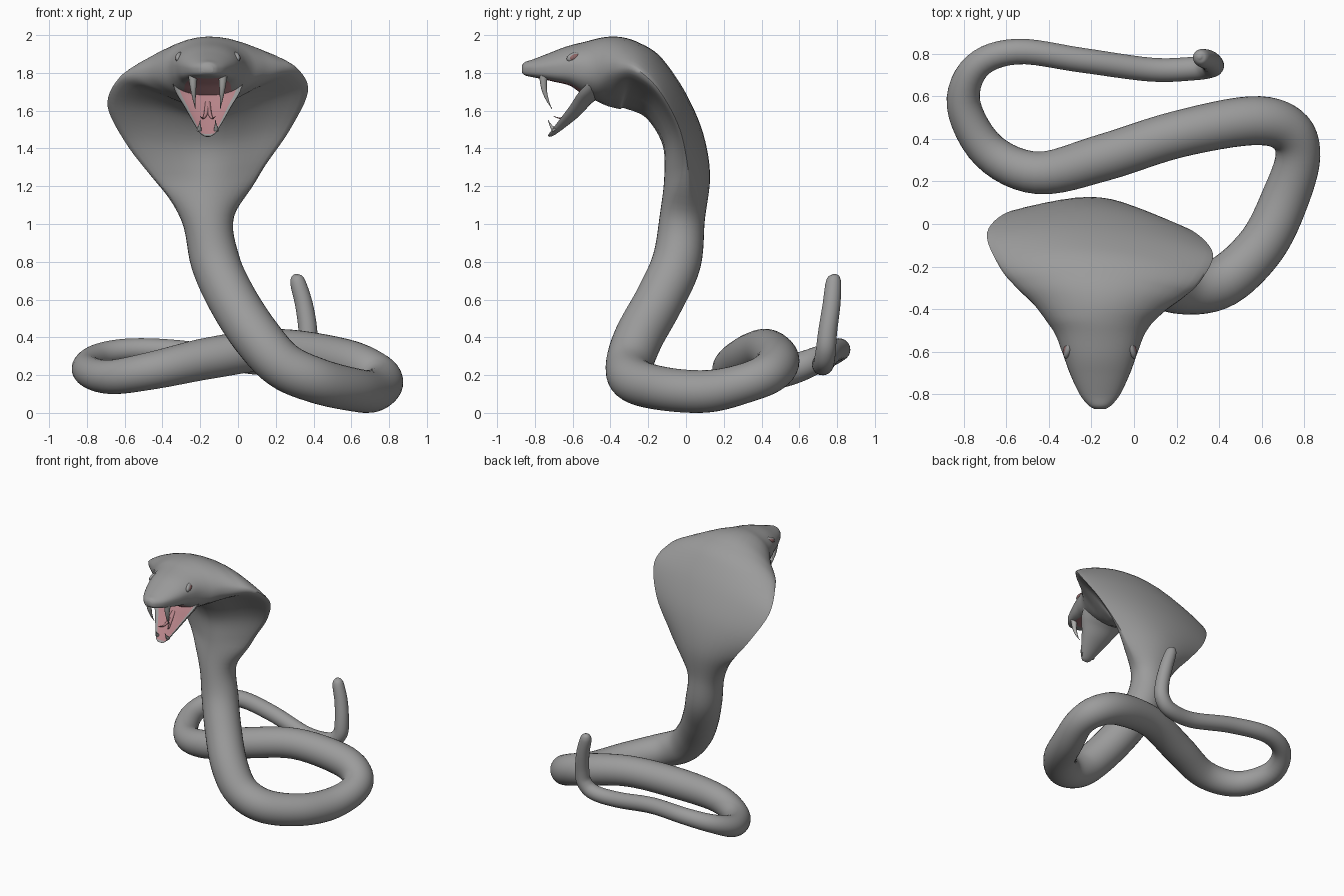
import bpy, bmesh, math
from mathutils import Vector

cube = bpy.data.objects.get("Cube")
if cube:
    bpy.data.objects.remove(cube, do_unlink=True)

CX = -0.16      # centre line of the head and hood


def material(name, rgb):
    mat = bpy.data.materials.new(name)
    mat.use_nodes = True
    mat.diffuse_color = (*rgb, 1)
    mat.node_tree.nodes["Principled BSDF"].inputs["Base Color"].default_value = (*rgb, 1)
    return mat


SKIN = material("grey skin", (0.33, 0.33, 0.33))
FLESH = material("pink mouth", (0.47, 0.23, 0.25))
TOOTH = material("pale tooth", (0.4, 0.4, 0.39))
EYE = material("dull red eye", (0.28, 0.14, 0.14))


def catmull(p0, p1, p2, p3, t):
    return [0.5 * (2 * b + (c - a) * t + (2 * a - 5 * b + 4 * c - d) * t * t
                   + (3 * b - a - 3 * c + d) * t ** 3)
            for a, b, c, d in zip(p0, p1, p2, p3)]


def body_section(a, w, t, f):
    """f below 0 squares off the lip, f above 0 spreads thin hood wings."""
    c, s = math.cos(a), math.sin(a)
    x, y = w * c, t * s
    if f < 0 and s < 0:
        square_x = w * math.copysign(abs(c) ** 0.6, c)
        square_y = -t * abs(s) ** 0.6
        x, y = x + (x - square_x) * f, y + (y - square_y) * f
    elif f > 0:
        if s >= 0:
            wing = t * (0.3 + 0.7 * s * s)
        else:
            wing = t * (0.3 - 0.95 * math.exp(-(x / 0.22) ** 2) - 0.35 * abs(s))
        y += (wing - y) * min(f, 1)
    return x, y


def jaw_section(a, w, t, f):
    """Scoop: round outside, hollow inside."""
    s = math.sin(a)
    return w * math.cos(a), t * s if s < 0 else -0.35 * t * s


def loft(name, rows, mats, section=body_section, sides=32, steps=6, rule=None):
    """Skin rings along rows of (x, y, z, half width, half depth, shape)."""
    stations = []
    last = len(rows) - 1
    for i in range(last):
        quad = [rows[max(0, min(last, i + k))] for k in (-1, 0, 1, 2)]
        stations += [(i + k / steps, catmull(*quad, k / steps)) for k in range(steps)]
    stations.append((last, list(rows[-1])))
    centres = [Vector(row[:3]) for _, row in stations]
    bm = bmesh.new()
    side = Vector((1, 0, 0))
    rings = []
    for i, (_, row) in enumerate(stations):
        ahead, behind = centres[min(i + 1, len(centres) - 1)], centres[max(i - 1, 0)]
        tangent = (ahead - behind).normalized()
        side = (side - tangent * side.dot(tangent)).normalized()
        up = side.cross(tangent)
        w, t, f = max(row[3], 0.002), max(row[4], 0.002), row[5]
        tilt = Vector((0, -0.1, 0.08)) * max(f, 0)      # hood leans slightly
        ring = []
        for j in range(sides):
            x, y = section(math.tau * j / sides, w, t, f)
            ring.append(bm.verts.new(centres[i] + side * x + up * y + tilt * x))
        rings.append(ring)
    for i in range(len(rings) - 1):
        for j in range(sides):
            k = (j + 1) % sides
            face = bm.faces.new((rings[i][j], rings[i][k], rings[i + 1][k], rings[i + 1][j]))
            if rule and rule(stations[i][0], math.tau * (j + 0.5) / sides):
                face.material_index = 1
    bm.faces.new(rings[0])
    bm.faces.new(rings[-1])
    bmesh.ops.recalc_face_normals(bm, faces=bm.faces)
    return finish(name, bm, mats)


def finish(name, bm, mats):
    mesh = bpy.data.meshes.new(name)
    bm.to_mesh(mesh)
    bm.free()
    for mat in mats:
        mesh.materials.append(mat)
    mesh.shade_smooth()
    mesh.set_sharp_from_angle(angle=math.radians(60))
    obj = bpy.data.objects.new(name, mesh)
    bpy.context.scene.collection.objects.link(obj)
    return obj


def spike(name, points, radius, mat):
    """Curved tapering tooth or tongue prong."""
    n = len(points) - 1
    rows = [(*p, radius * (1 - i / n), radius * (1 - i / n), 0) for i, p in enumerate(points)]
    loft(name, rows, [mat], sides=10, steps=4)


# Head, hood and neck: y, z, half width, half depth, shape
head_rows = [
    (-0.868, 1.822, 0.028, 0.02, -1),
    (-0.85, 1.822, 0.055, 0.036, -1),
    (-0.80, 1.824, 0.095, 0.05, -1),
    (-0.70, 1.832, 0.142, 0.08, -1),
    (-0.60, 1.838, 0.178, 0.112, -0.8),
    (-0.50, 1.826, 0.22, 0.155, -0.2),
    (-0.40, 1.812, 0.305, 0.183, 0.4),
    (-0.32, 1.79, 0.405, 0.185, 0.6),
    (-0.235, 1.752, 0.485, 0.168, 0.75),
    (-0.115, 1.64, 0.53, 0.125, 0.9),
    (-0.02, 1.455, 0.435, 0.11, 1),
    (0.005, 1.25, 0.28, 0.12, 1),
    (-0.02, 1.03, 0.14, 0.12, 0.1),
]

# Coils down to the tail tip: x, y, z, radius
coil_rows = [
    (-0.12, -0.05, 0.80, 0.13),
    (-0.03, -0.14, 0.60, 0.13),
    (0.10, -0.25, 0.40, 0.13),
    (0.24, -0.30, 0.25, 0.125),
    (0.42, -0.27, 0.17, 0.12),
    (0.60, -0.10, 0.125, 0.115),
    (0.71, 0.12, 0.115, 0.112),
    (0.77, 0.32, 0.16, 0.105),
    (0.72, 0.445, 0.215, 0.11),
    (0.55, 0.485, 0.28, 0.115),
    (0.20, 0.42, 0.335, 0.11),
    (-0.15, 0.31, 0.29, 0.11),
    (-0.45, 0.24, 0.225, 0.10),
    (-0.68, 0.34, 0.19, 0.09),
    (-0.80, 0.56, 0.23, 0.08),
    (-0.74, 0.74, 0.30, 0.066),
    (-0.55, 0.81, 0.335, 0.06),
    (-0.25, 0.77, 0.32, 0.058),
    (0.08, 0.725, 0.26, 0.056),
    (0.28, 0.73, 0.265, 0.055),
    (0.36, 0.74, 0.33, 0.053),
    (0.37, 0.75, 0.43, 0.05),
    (0.35, 0.77, 0.57, 0.047),
    (0.32, 0.78, 0.68, 0.042),
    (0.31, 0.785, 0.72, 0.03),
    (0.308, 0.785, 0.735, 0.008),
]
rows = [(CX, *r) for r in head_rows] + [(x, y, z, r, r, 0) for x, y, z, r in coil_rows]
loft("body", rows, [SKIN, FLESH],
     rule=lambda s, a: 2 < s < 4.7 and math.sin(a) < -0.83)

# Open lower jaw with pink lining, from tip to throat
jaw_rows = [
    (-0.732, 1.468, 0.02, 0.012),
    (-0.718, 1.488, 0.045, 0.028),
    (-0.675, 1.545, 0.08, 0.05),
    (-0.615, 1.625, 0.125, 0.075),
    (-0.565, 1.70, 0.17, 0.09),
    (-0.50, 1.765, 0.19, 0.1),
]
loft("lower_jaw", [(CX, *r, 0) for r in jaw_rows], [SKIN, FLESH], section=jaw_section,
     rule=lambda s, a: s > 0.8 and math.sin(a) > 0.6)

# Paired parts on both sides of the head
for label, m in (("left", 1), ("right", -1)):
    spike(label + "_fang", [(CX + m * 0.08, -0.755, 1.79), (CX + m * 0.077, -0.752, 1.72),
                            (CX + m * 0.072, -0.735, 1.66), (CX + m * 0.066, -0.71, 1.61)],
          0.024, TOOTH)
    spike(label + "_lower_tooth", [(CX + m * 0.045, -0.695, 1.495), (CX + m * 0.043, -0.715, 1.52),
                                   (CX + m * 0.04, -0.73, 1.55)], 0.014, TOOTH)
    spike(label + "_tongue_prong", [(CX, -0.56, 1.64), (CX + m * 0.01, -0.62, 1.585),
                                    (CX + m * 0.025, -0.66, 1.56), (CX + m * 0.04, -0.70, 1.57)],
          0.016, FLESH)

    for part, mat, depth, size, reach in (("eyelid", SKIN, 0.018, 1.25, 0.149),
                                          ("eye", EYE, 0.018, 0.95, 0.153)):
        bm = bmesh.new()
        bmesh.ops.create_uvsphere(bm, u_segments=20, v_segments=12, radius=1)
        bmesh.ops.scale(bm, vec=(depth, 0.036 * size, 0.021 * size), verts=bm.verts)
        eye = finish(label + "_" + part, bm, [mat])
        eye.location = (CX + m * reach, -0.59, 1.883)
        eye.rotation_euler = (math.radians(15), 0, m * math.radians(18))
